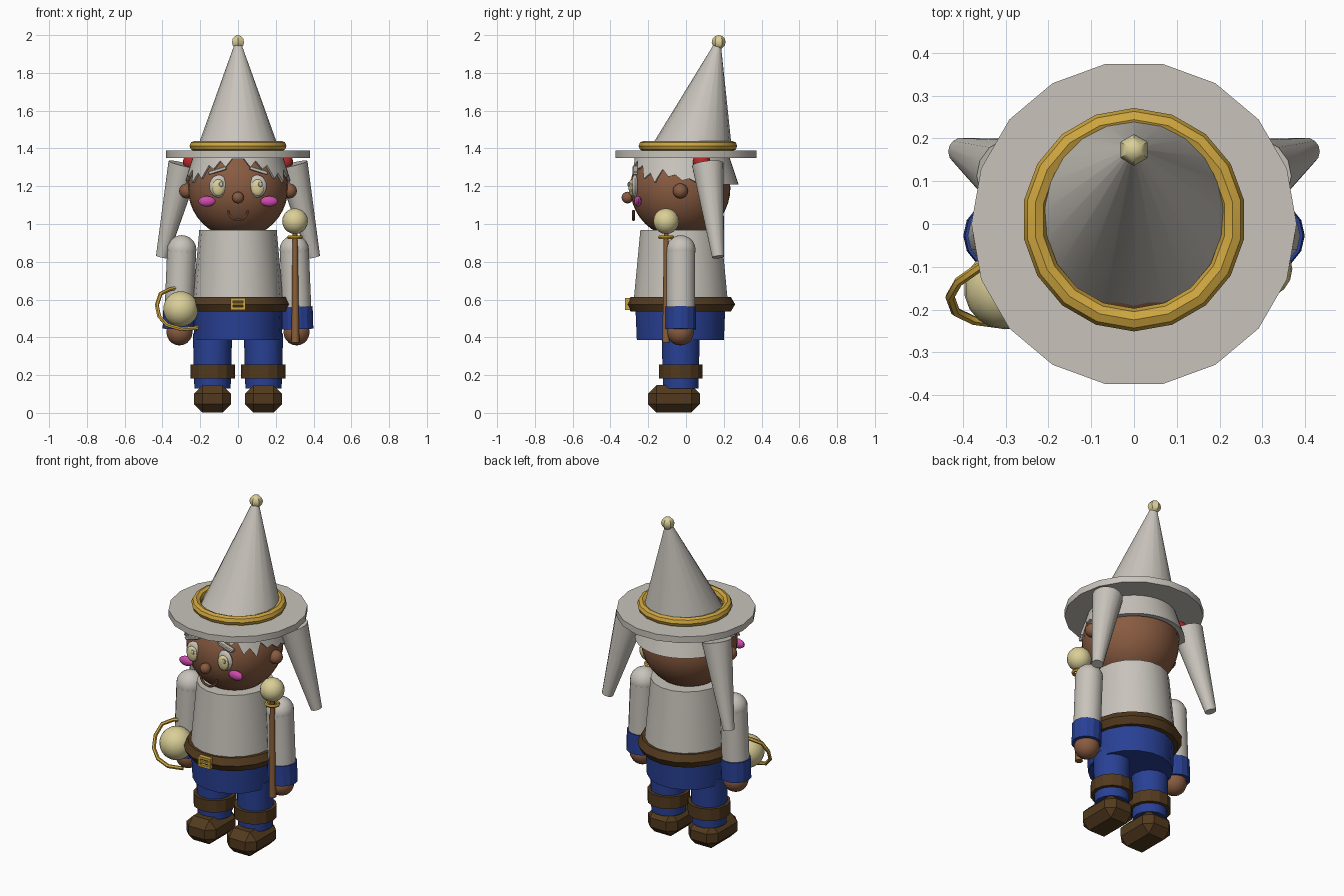
import bpy, bmesh, math
from mathutils import Vector, Matrix

if "Cube" in bpy.data.objects:
    bpy.data.objects.remove(bpy.data.objects["Cube"])


def material(name, rgb):
    m = bpy.data.materials.new(name)
    m.diffuse_color = (*rgb, 1)
    m.use_nodes = True
    m.node_tree.nodes["Principled BSDF"].inputs["Base Color"].default_value = m.diffuse_color
    return m


GREY = material("light_grey", (0.58, 0.55, 0.50))
GOLD = material("gold", (0.62, 0.38, 0.05))
BLUE = material("blue", (0.022, 0.052, 0.30))
SKIN = material("skin_brown", (0.25, 0.105, 0.052))
LEATHER = material("dark_leather", (0.085, 0.042, 0.013))
CREAM = material("cream", (0.70, 0.62, 0.31))
PINK = material("pink", (0.62, 0.07, 0.42))
RED = material("red", (0.45, 0.022, 0.022))
WOOD = material("wood", (0.25, 0.115, 0.04))


def finish(name, bm, mat, angle=30):
    """Turn a bmesh into an object; edges above the angle stay sharp."""
    me = bpy.data.meshes.new(name)
    bmesh.ops.recalc_face_normals(bm, faces=bm.faces)
    bm.to_mesh(me)
    bm.free()
    me.materials.append(mat)
    for p in me.polygons:
        p.use_smooth = angle > 0
    if angle:
        me.set_sharp_from_angle(angle=math.radians(angle))
    ob = bpy.data.objects.new(name, me)
    bpy.context.collection.objects.link(ob)
    return ob


def ball(name, c, r, mat, seg=20, rings=14):
    r = r if isinstance(r, tuple) else (r, r, r)
    bm = bmesh.new()
    bmesh.ops.create_uvsphere(bm, u_segments=seg, v_segments=rings, radius=1,
                              matrix=Matrix.Translation(c) @ Matrix.Diagonal((*r, 1)))
    return finish(name, bm, mat, 35)


def frustum(name, a, b, ra, rb, mat, seg=18, sx=1.0, angle=24):
    """Closed tapered cylinder from point a to point b."""
    a, b = Vector(a), Vector(b)
    d = b - a
    rot = Vector((0, 0, 1)).rotation_difference(d).to_matrix().to_4x4()
    turn = Matrix.Rotation(math.pi / 2, 4, 'Z')
    bm = bmesh.new()
    bmesh.ops.create_cone(bm, cap_ends=True, segments=seg, radius1=ra, radius2=rb, depth=d.length,
                          matrix=Matrix.Translation((a + b) / 2) @ rot @ Matrix.Diagonal((sx, 1, 1, 1)) @ turn)
    return finish(name, bm, mat, angle)


def ring(name, c, major, minor, mat, seg=18, sides=6, sx=1.0):
    bm = bmesh.new()
    rows = []
    for i in range(seg):
        t = 2 * math.pi * i / seg + math.pi / 2
        row = []
        for j in range(sides):
            u = 2 * math.pi * j / sides
            r = major + minor * math.cos(u)
            row.append(bm.verts.new((c[0] + sx * r * math.cos(t), c[1] + r * math.sin(t), c[2] + minor * math.sin(u))))
        rows.append(row)
    for i in range(seg):
        p, q = rows[i], rows[(i + 1) % seg]
        for j in range(sides):
            k = (j + 1) % sides
            bm.faces.new((p[j], q[j], q[k], p[k]))
    return finish(name, bm, mat, 25)


def tube(name, pts, r, mat):
    cu = bpy.data.curves.new(name, 'CURVE')
    cu.dimensions = '3D'
    cu.bevel_depth, cu.bevel_resolution, cu.use_fill_caps = r, 1, True
    sp = cu.splines.new('POLY')
    sp.points.add(len(pts) - 1)
    for p, co in zip(sp.points, pts):
        p.co = (*co, 1)
    tmp = bpy.data.objects.new(name, cu)
    bm = bmesh.new()
    me = bpy.data.meshes.new_from_object(tmp)
    bm.from_mesh(me)
    bpy.data.objects.remove(tmp)
    bpy.data.meshes.remove(me)
    return finish(name, bm, mat, 40)


def box(name, c, size, mat, bevel=0.0, tilt=0.0):
    bm = bmesh.new()
    bmesh.ops.create_cube(bm, size=1, matrix=Matrix.Translation(c) @ Matrix.Rotation(tilt, 4, 'Y')
                          @ Matrix.Diagonal((*size, 1)))
    if bevel:
        bmesh.ops.bevel(bm, geom=bm.edges[:], offset=bevel, segments=1, affect='EDGES')
    return finish(name, bm, mat, 0)


# Hat: brim, leaning cone, band and pompom
frustum("hat_brim", (0, 0, 1.35), (0, 0, 1.388), 0.38, 0.38, GREY)
hat = frustum("hat_cone", (0, 0.022, 1.385), (0, 0.022, 1.975), 0.222, 0.01, GREY, 20)
for v in hat.data.vertices:
    if v.co.z > 1.9:
        v.co.y += 0.15
ring("hat_band", (0, 0.01, 1.413), 0.234, 0.027, GOLD, 18, 8)
ball("hat_pompom", (0, 0.173, 1.963), 0.037, CREAM, 6, 6)

# Head, nose and smile
ball("head", (0, -0.03, 1.19), 0.265, SKIN, 32, 20)
ball("nose", (0, -0.31, 1.14), 0.031, SKIN, 12, 8)
tube("mouth", [(0.053 * math.cos(t), -0.278, 1.072 + 0.05 * math.sin(t))
               for t in [math.pi + i * math.pi / 10 for i in range(11)]], 0.007, SKIN)

# Hair: flared shell with a jagged fringe, parted in front
FRINGE = [1.345, 1.345, 1.30, 1.335, 1.29, 1.31, 1.24, 1.27, 1.22, 1.29, 1.25, 1.26,
          1.23, 1.24, 1.22, 1.215, 1.21, 1.21, 1.21, 1.21, 1.21, 1.21, 1.21, 1.21, 1.21]
bm = bmesh.new()
cols = []
for i in range(48):
    t = 2 * math.pi * i / 48
    low = FRINGE[min(i, 48 - i)]
    col = []
    for z, inset in ((1.37, 0.04), (1.37, 0), ((1.37 + low) / 2, 0), (low, 0), (low, 0.03)):
        r = 0.245 + 0.33 * (1.37 - z) - inset
        col.append(bm.verts.new((0.955 * r * math.sin(t), -0.02 - r * math.cos(t), z)))
    cols.append(col)
for i in range(48):
    p, q = cols[i], cols[(i + 1) % 48]
    for j in range(5):
        k = (j + 1) % 5
        bm.faces.new((p[j], q[j], q[k], p[k]))
finish("hair", bm, GREY, 30)

# Torso, belt and trousers
frustum("tunic", (0, -0.028, 0.57), (0, -0.028, 0.968), 0.255, 0.217, GREY, 18, 0.945)
ring("belt", (0, -0.028, 0.575), 0.243, 0.045, LEATHER, 18, 6, 0.965)
frustum("trouser_seat", (0, -0.03, 0.387), (0, -0.03, 0.57), 0.234, 0.242, BLUE, 18, 0.985)
for z in (0.553, 0.600):
    box("buckle_bar", (0, -0.31, z), (0.08, 0.025, 0.014), GOLD)
for x in (-0.033, 0.033):
    box("buckle_side", (x, -0.31, 0.577), (0.014, 0.025, 0.05), GOLD)
box("buckle_pin", (0, -0.312, 0.577), (0.07, 0.02, 0.012), GOLD)

for s, side in ((-1, "left"), (1, "right")):
    # Face details
    ball(side + "_ear", (s * 0.272, -0.03, 1.175), 0.04, SKIN, 12, 8)
    ball(side + "_eye", (s * 0.102, -0.27, 1.2), (0.05, 0.02, 0.06), GREY, 16, 10)
    ball(side + "_iris", (s * 0.104, -0.288, 1.192), (0.035, 0.016, 0.045), CREAM, 14, 8)
    ball(side + "_eye_glint", (s * 0.104 + 0.015, -0.302, 1.21), (0.012, 0.008, 0.014), GREY, 8, 6)
    box(side + "_eyebrow", (s * 0.11, -0.268, 1.283), (0.10, 0.03, 0.02), GREY, 0.004, s * 0.3)
    ball(side + "_cheek", (s * 0.165, -0.255, 1.12), (0.046, 0.02, 0.028), PINK, 14, 8)
    # Pigtail and tie
    ball(side + "_hair_tie", (s * 0.245, 0.083, 1.328), 0.047, RED, 12, 8)
    frustum(side + "_pigtail", (s * 0.285, 0.115, 1.315), (s * 0.403, 0.17, 0.825), 0.085, 0.032, GREY, 14, angle=30)
    # Arm, cuff and hand
    ball(side + "_shoulder", (s * 0.298, -0.027, 0.863), 0.078, GREY, 16, 10)
    frustum(side + "_sleeve", (s * 0.312, -0.027, 0.53), (s * 0.298, -0.027, 0.863), 0.077, 0.077, GREY, 14, angle=30)
    frustum(side + "_cuff", (s * 0.316, -0.027, 0.443), (s * 0.312, -0.027, 0.562), 0.083, 0.083, BLUE, 14, angle=20)
    ball(side + "_hand", (s * 0.31, -0.03, 0.428), 0.071, SKIN, 14, 10)
    # Leg, boot cuff and shoe
    frustum(side + "_leg", (s * 0.135, -0.028, 0.13), (s * 0.135, -0.028, 0.42), 0.096, 0.104, BLUE, 14, angle=30)
    frustum(side + "_boot_cuff", (s * 0.134, -0.028, 0.183), (s * 0.134, -0.028, 0.255), 0.118, 0.118, LEATHER, 14)
    box(side + "_shoe", (s * 0.135, -0.064, 0.074), (0.196, 0.275, 0.145), LEATHER, 0.045)

# Wand in the right hand
frustum("wand_shaft", (0.304, -0.105, 0.372), (0.302, -0.105, 0.96), 0.021, 0.013, WOOD, 10, angle=40)
ring("wand_collar", (0.302, -0.105, 0.93), 0.033, 0.01, GOLD, 14, 6)
ball("wand_orb", (0.302, -0.105, 1.015), 0.068, CREAM, 16, 10)

# Large orb with an open ring by the left hand
ball("orb", (-0.303, -0.152, 0.55), 0.094, CREAM, 18, 12)
tube("orb_ring", [(-0.33, -0.09, 0.66), (-0.36, -0.10, 0.655), (-0.41, -0.135, 0.63), (-0.43, -0.17, 0.57),
                  (-0.417, -0.205, 0.51), (-0.375, -0.225, 0.465), (-0.30, -0.235, 0.443),
                  (-0.21, -0.225, 0.45)], 0.011, GOLD)
